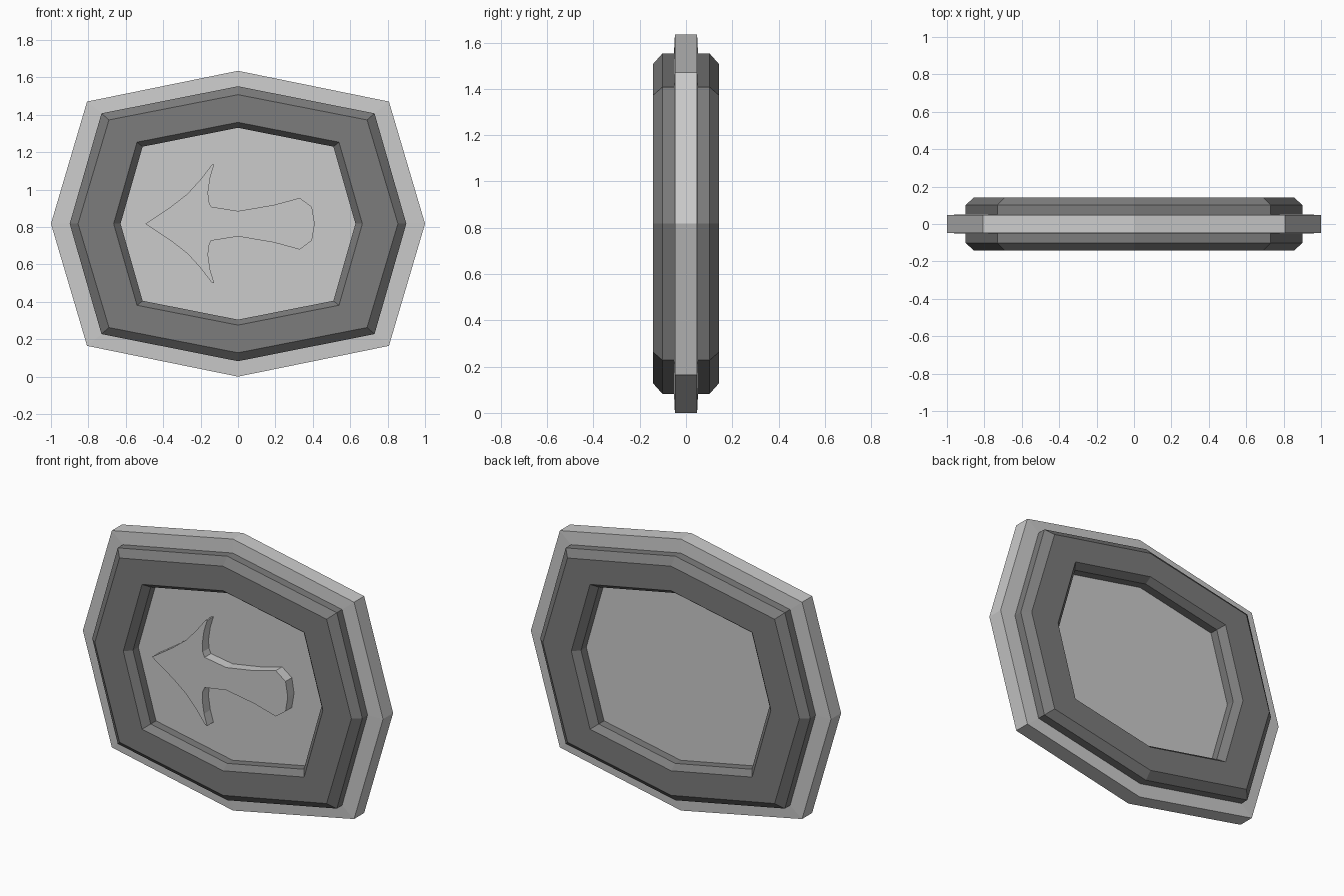
import bpy, bmesh

if "Cube" in bpy.data.objects:
    bpy.data.objects.remove(bpy.data.objects["Cube"])

ZC = 0.8175  # height of the plaque centre


def octagon(bm, a, b, c, d, y):
    """Ring of 8 verts: side point a, corner (b, c), top point d, at depth y."""
    pts = [(a, 0), (b, c), (0, d), (-b, c), (-a, 0), (-b, -c), (0, -d), (b, -c)]
    return [bm.verts.new((x, y, ZC + z)) for x, z in pts]


def bridge(bm, r1, r2):
    n = len(r1)
    for i in range(n):
        j = (i + 1) % n
        bm.faces.new((r1[i], r1[j], r2[j], r2[i]))


def finish(bm, name, mat=None):
    bmesh.ops.recalc_face_normals(bm, faces=bm.faces)
    mesh = bpy.data.meshes.new(name)
    bm.to_mesh(mesh)
    bm.free()
    obj = bpy.data.objects.new(name, mesh)
    bpy.context.collection.objects.link(obj)
    if mat:
        mesh.materials.append(mat)
    return obj


dark = bpy.data.materials.new("dark_grey")
dark.diffuse_color = (0.2, 0.2, 0.2, 1)
dark.use_nodes = True
dark.node_tree.nodes["Principled BSDF"].inputs["Base Color"].default_value = dark.diffuse_color

# Backing plate, very slightly thinner at its rim
bm = bmesh.new()
rim = (1.0, 0.807, 0.653, 0.8175)
inner = (0.9, 0.73, 0.59, 0.735)
loops = [octagon(bm, *inner, -0.052), octagon(bm, *rim, -0.048),
         octagon(bm, *rim, 0.048), octagon(bm, *inner, 0.052)]
for r1, r2 in zip(loops, loops[1:]):
    bridge(bm, r1, r2)
bm.faces.new(loops[0])
bm.faces.new(loops[-1])
finish(bm, "plate")

# Bevelled frame ring on front and back
sections = [
    (0.90, 0.73, 0.59, 0.735, 0.046),
    (0.90, 0.73, 0.59, 0.735, 0.102),
    (0.855, 0.69, 0.555, 0.69, 0.142),
    (0.665, 0.54, 0.436, 0.542, 0.142),
    (0.628, 0.51, 0.412, 0.513, 0.102),
    (0.628, 0.51, 0.412, 0.513, 0.046),
]
for name, side in (("front_frame", -1), ("back_frame", 1)):
    bm = bmesh.new()
    rings = [octagon(bm, *s[:4], side * s[4]) for s in sections]
    for i in range(len(rings)):
        bridge(bm, rings[i], rings[(i + 1) % len(rings)])
    finish(bm, name, dark)

# Raised arrow on the front face, upper half mirrored to the lower half
half = [(-0.36, 0.09), (-0.27, 0.16), (-0.20, 0.237), (-0.14, 0.315),
        (-0.127, 0.318), (-0.148, 0.25), (-0.16, 0.17), (-0.157, 0.12),
        (-0.144, 0.091), (0.0, 0.068), (0.19, 0.1), (0.33, 0.138), (0.395, 0.09)]
outline = [(-0.495, 0)] + half + [(0.41, 0)] + [(x, -z) for x, z in reversed(half)]
bm = bmesh.new()
back = [bm.verts.new((x, -0.045, ZC + z)) for x, z in outline]
front = [bm.verts.new((x, -0.112, ZC + z)) for x, z in outline]
bridge(bm, back, front)
bm.faces.new(back)
bm.faces.new(front)
finish(bm, "arrow")
